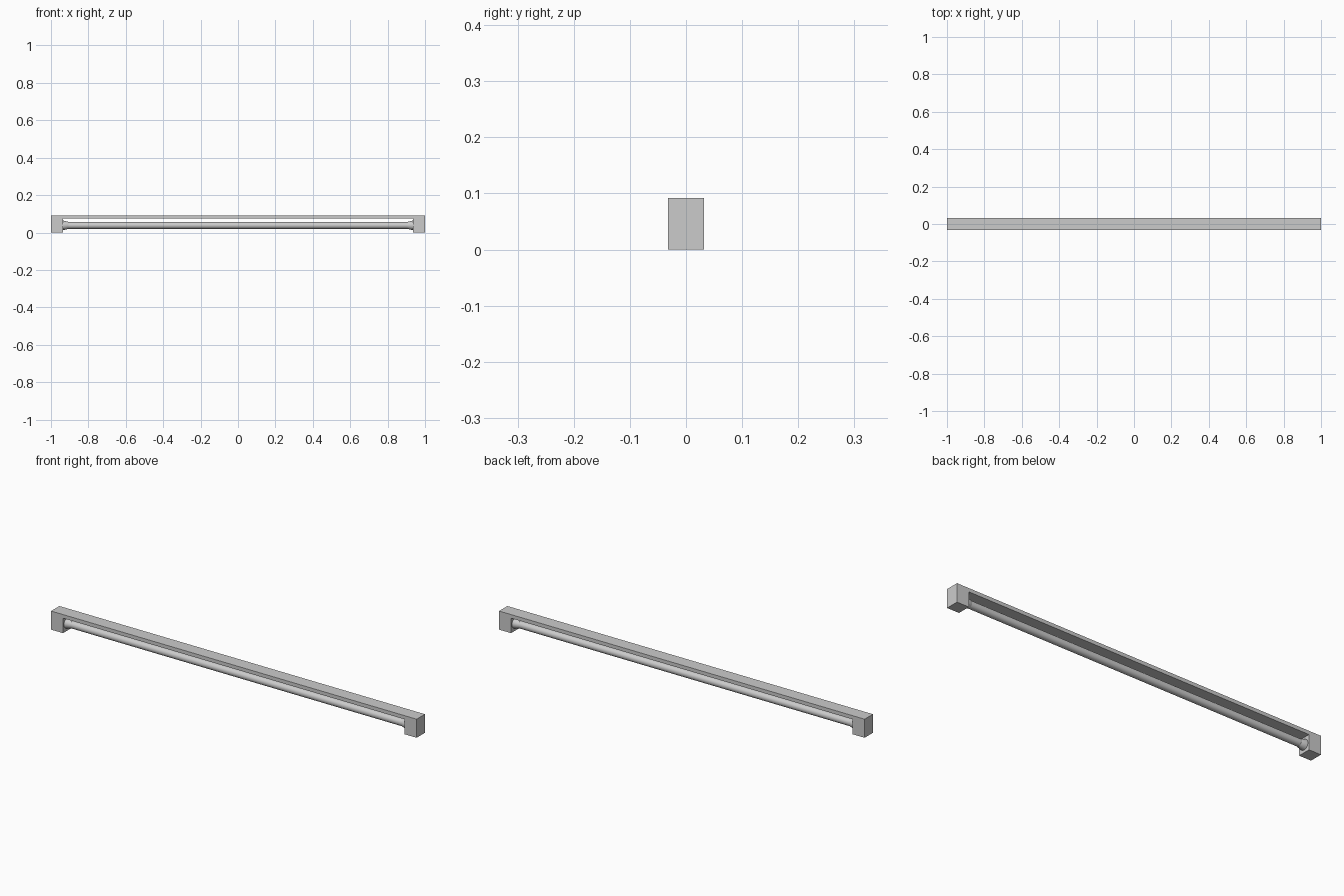
import bpy, bmesh, math

if "Cube" in bpy.data.objects:
    bpy.data.objects.remove(bpy.data.objects["Cube"])

HALF_W = 0.0325      # half depth of the housing
TOP = 0.092          # overall height
INNER = 0.935        # inner face of the end blocks
UNDER = 0.074        # underside of the bridge
TUBE_Z = 0.038


def make_object(name, bm):
    bmesh.ops.recalc_face_normals(bm, faces=bm.faces)
    mesh = bpy.data.meshes.new(name)
    bm.to_mesh(mesh)
    bm.free()
    obj = bpy.data.objects.new(name, mesh)
    bpy.context.collection.objects.link(obj)
    return obj


def lathe_x(name, profile, z, sides=24):
    """Revolve (x, radius) points around a horizontal x axis."""
    bm = bmesh.new()
    rings = []
    for x, r in profile:
        rings.append([bm.verts.new((x, r * math.cos(2 * math.pi * i / sides),
                                    z + r * math.sin(2 * math.pi * i / sides)))
                      for i in range(sides)])
    for a, b in zip(rings, rings[1:]):
        for i in range(sides):
            j = (i + 1) % sides
            bm.faces.new((a[i], a[j], b[j], b[i]))
    bm.faces.new(rings[0])
    bm.faces.new(rings[-1])
    obj = make_object(name, bm)
    bpy.context.view_layer.objects.active = obj
    obj.select_set(True)
    bpy.ops.object.shade_smooth_by_angle(angle=math.radians(35))
    obj.select_set(False)
    return obj


# Housing: bridge-shaped front outline extruded through its depth
outline = [(-1, 0), (-INNER, 0), (-INNER, UNDER), (INNER, UNDER),
           (INNER, 0), (1, 0), (1, TOP), (-1, TOP)]
bm = bmesh.new()
front = bm.faces.new([bm.verts.new((x, -HALF_W, z)) for x, z in outline])
ext = bmesh.ops.extrude_face_region(bm, geom=[front], use_keep_orig=True)
for v in ext["geom"]:
    if isinstance(v, bmesh.types.BMVert):
        v.co.y = HALF_W
make_object("housing", bm)

# Lamp tube between the end blocks
lathe_x("lamp_tube", [(-INNER - 0.005, 0.018), (INNER + 0.005, 0.018)], TUBE_Z)

# Flared sockets where the tube meets each end block
for side, label in ((-1, "left"), (1, "right")):
    lathe_x(label + "_socket", [(side * (INNER + 0.005), 0.025), (side * (INNER - 0.004), 0.025),
                                (side * (INNER - 0.03), 0.0185)], TUBE_Z)
